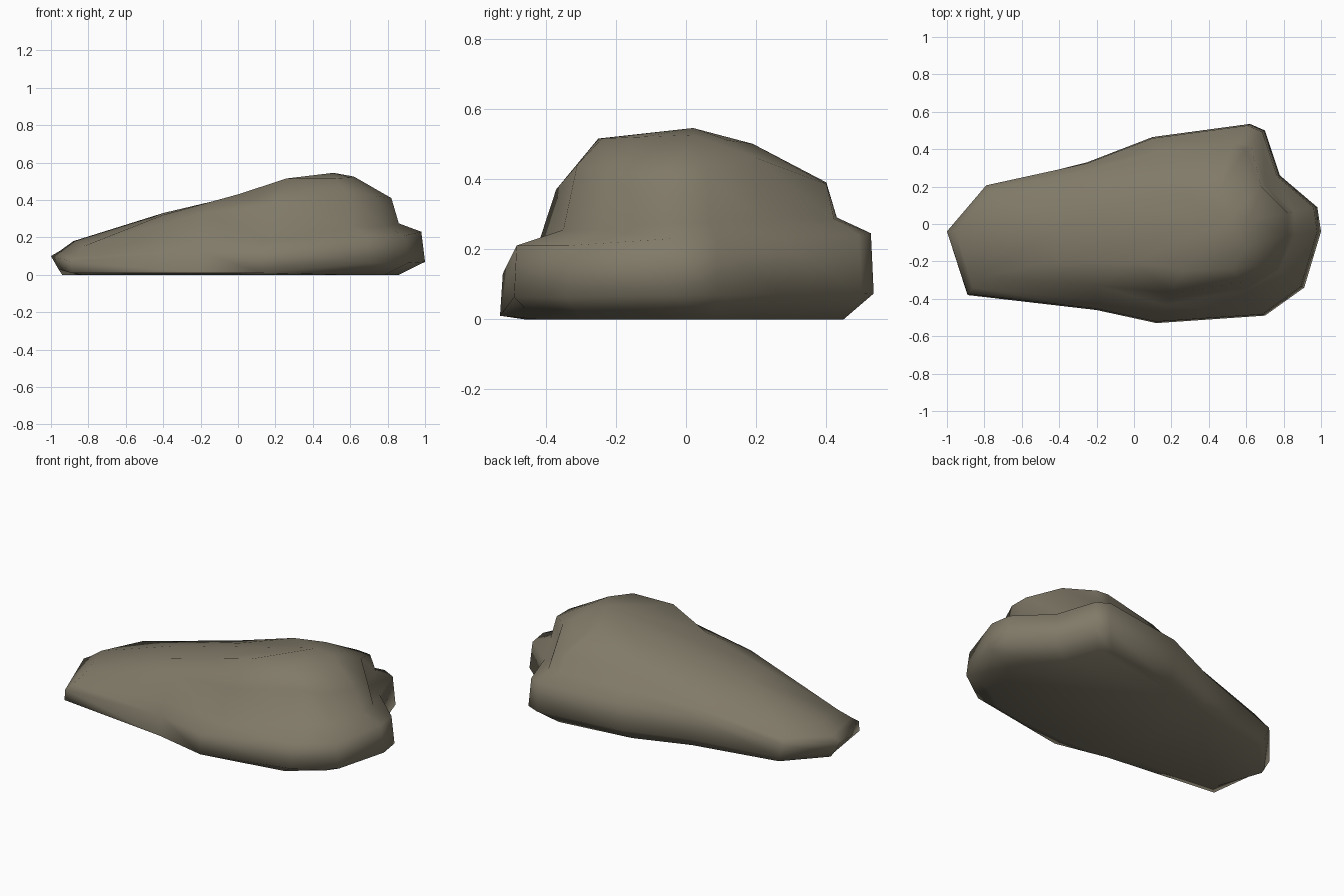
import bpy, bmesh, math

if "Cube" in bpy.data.objects:
    bpy.data.objects.remove(bpy.data.objects["Cube"])

# Outline of the boulder seen from above, with the height of the lower ledge
rim = [(-1, -.04, .10), (-.79, .21, .12), (-.25, .33, .20), (.10, .465, .235), (.62, .535, .245),
       (.70, .50, .24), (.78, .26, .24), (.98, .09, .23), (1, -.04, .23), (.91, -.34, .21),
       (.70, -.49, .21), (.12, -.53, .13), (-.20, -.46, .13), (-.89, -.38, .07)]
# Shoulder of the upper mound
crest = [(-.88, -.04, .18), (-.74, .16, .20), (-.20, .24, .315), (.14, .33, .37), (.52, .40, .39),
         (.60, .40, .385), (.68, .20, .46), (.82, .06, .41), (.82, -.06, .41), (.74, -.22, .42),
         (.58, -.31, .44), (.20, -.37, .37), (-.20, -.33, .33), (-.82, -.28, .155)]
# Flattish crown (repeated points are merged)
crown = [(-.4, -.02, .33), (-.4, -.02, .33), (-.05, .10, .395), (.26, .16, .485), (.45, .19, .50),
         (.45, .19, .50), (.60, .12, .51), (.62, .02, .525), (.62, .02, .525), (.60, -.12, .52),
         (.52, -.24, .515), (.26, -.25, .515), (0, -.20, .43), (-.4, -.20, .32)]

# Rings derived from the outline: ground contact, lower edge and ledge step
ground, low, neck = [], [], []
for (x, y, z), (cx, cy, cz) in zip(rim, crest):
    front_left = y < -.3 and x < .3
    ground.append((x * (.94 if x < 0 else .86), y * (.87 if y < 0 else .84), 0))
    s = .96 if x < -.5 and not front_left else 1
    low.append((x * s, y * s if y > 0 else y, .01 if front_left else z * .3))
    t = .78 if x > .5 else .6 if x > 0 else .4
    rise = .045 if x > 0 else .35 * (cz - z)
    neck.append((x + (cx - x) * t, y + (cy - y) * t, z + rise))
upper = [(x if x < 0 else x * .98, y * .985, z) for x, y, z in rim]

# Loft the rings
bm = bmesh.new()
rings = [[bm.verts.new(p) for p in r] for r in (ground, low, upper, neck, crest, crown)]
n = len(rim)
for a, b in zip(rings, rings[1:]):
    for i in range(n):
        j = (i + 1) % n
        bm.faces.new((a[i], a[j], b[j], b[i]))
bm.faces.new(rings[0])
peak = bm.verts.new((.51, .02, .545))
for i in range(n):
    bm.faces.new((rings[-1][i], rings[-1][(i + 1) % n], peak))
bmesh.ops.remove_doubles(bm, verts=bm.verts, dist=.0005)
bmesh.ops.recalc_face_normals(bm, faces=bm.faces)

mesh = bpy.data.meshes.new("boulder")
bm.to_mesh(mesh)
bm.free()
boulder = bpy.data.objects.new("boulder", mesh)
bpy.context.collection.objects.link(boulder)

# Single stone colour
stone = bpy.data.materials.new("grey brown stone")
stone.diffuse_color = (.22, .195, .14, 1)
stone.use_nodes = True
stone.node_tree.nodes["Principled BSDF"].inputs["Base Color"].default_value = stone.diffuse_color
mesh.materials.append(stone)

bpy.context.view_layer.objects.active = boulder
boulder.select_set(True)
bpy.ops.object.shade_smooth_by_angle(angle=math.radians(75))
